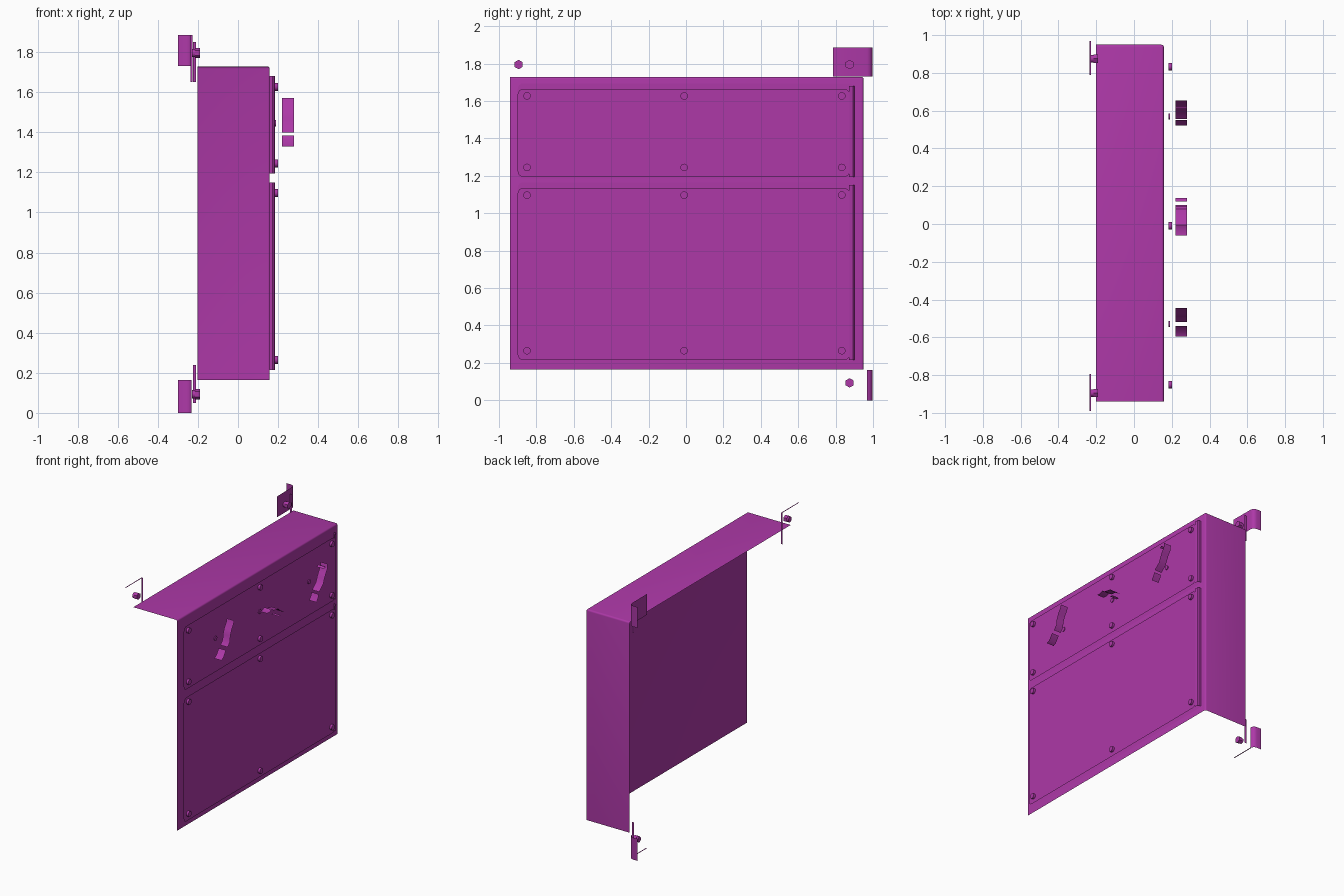
import bpy, bmesh, math
from mathutils import Vector

cube = bpy.data.objects.get("Cube")
if cube:
    bpy.data.objects.remove(cube, do_unlink=True)

purple = bpy.data.materials.new("purple_paint")
purple.use_nodes = True
COLOUR = (0.42, 0.04, 0.39, 1)
purple.diffuse_color = COLOUR
purple.node_tree.nodes["Principled BSDF"].inputs["Base Color"].default_value = COLOUR


def finish(name, bm, smooth=False):
    mesh = bpy.data.meshes.new(name)
    bm.to_mesh(mesh)
    bm.free()
    mesh.materials.append(purple)
    obj = bpy.data.objects.new(name, mesh)
    bpy.context.collection.objects.link(obj)
    if smooth:
        bpy.ops.object.select_all(action='DESELECT')
        obj.select_set(True)
        bpy.context.view_layer.objects.active = obj
        bpy.ops.object.shade_smooth_by_angle(angle=math.radians(35))
    return obj


def ribbon(name, path, axis, low, high):
    """Sweep a 2D path along an axis; the path uses the other two axes in xyz order."""
    def point(p, along):
        co = list(p)
        co.insert("xyz".index(axis), along)
        return Vector(co)
    bm = bmesh.new()
    rows = [[bm.verts.new(point(p, v)) for p in path] for v in (low, high)]
    for i in range(len(path) - 1):
        bm.faces.new((rows[0][i], rows[0][i + 1], rows[1][i + 1], rows[1][i]))
    return finish(name, bm, True)


def rounded_plate(name, x, y0, y1, z0, z1, r):
    bm = bmesh.new()
    ring = []
    corners = ((y1 - r, z1 - r), (y0 + r, z1 - r), (y0 + r, z0 + r), (y1 - r, z0 + r))
    for k, (cy, cz) in enumerate(corners):
        for s in range(5):
            a = math.pi / 2 * (k + s / 4)
            ring.append(bm.verts.new((x, cy + r * math.cos(a), cz + r * math.sin(a))))
    bm.faces.new(ring)
    return finish(name, bm)


def screw(name, x0, x1, y, z, r, sides):
    bm = bmesh.new()
    bmesh.ops.create_cone(bm, cap_ends=True, segments=sides, radius1=r, radius2=r, depth=x1 - x0)
    for v in bm.verts:
        v.co = Vector(((x0 + x1) / 2 + v.co.z, y + v.co.x, z + v.co.y))
    bmesh.ops.recalc_face_normals(bm, faces=bm.faces)
    return finish(name, bm, sides > 6)


# Open housing: top, side and back sheets with softened shared edges
bm = bmesh.new()
bmesh.ops.create_cube(bm, size=1)
for v in bm.verts:
    v.co = Vector((-0.022 + v.co.x * 0.36, 0.004 + v.co.y * 1.89, 0.947 + v.co.z * 1.565))
bm.normal_update()
bmesh.ops.delete(bm, geom=[f for f in bm.faces if sum(f.normal) < 0], context='FACES')
bmesh.ops.bevel(bm, geom=[e for e in bm.edges if len(e.link_faces) == 2],
                offset=0.012, segments=3, profile=0.5, affect='EDGES')
finish("housing", bm, True)

# Two access panels, each with a folded edge, lips and screws
for label, z0, z1 in (("upper", 1.185, 1.695), ("lower", 0.205, 1.165)):
    rounded_plate(label + "_panel", 0.184, -0.9, 0.875, z0 + 0.01, z1 - 0.03, 0.03)
    ribbon(label + "_panel_fold",
           [(0.158, 0.9), (0.172, 0.9), (0.18, 0.893), (0.184, 0.872)], 'z', z0 + 0.01, z1 - 0.015)
    rounded_plate(label + "_panel_lip", 0.161, -0.9, 0.9, z0, z1, 0.03)
    for z in (z0 + 0.06, z1 - 0.068):
        for y in (-0.85, -0.01, 0.833):
            screw(label + "_panel_screw", 0.183, 0.2, y, z, 0.02, 16)

# Latch pivots and bent latch levers
for y in (-0.53, -0.01, 0.57):
    screw("latch_pivot", 0.182, 0.19, y, 1.445, 0.016, 12)
LEVERS = {
    "front_lever_tip": [(-0.595, 1.33), (-0.572, 1.34), (-0.54, 1.385)],
    "front_lever": [(-0.52, 1.4), (-0.495, 1.43), (-0.49, 1.47), (-0.475, 1.51),
                    (-0.452, 1.545), (-0.445, 1.57)],
    "middle_lever": [(-0.06, 1.475), (-0.03, 1.473), (-0.005, 1.484), (0.02, 1.467),
                     (0.08, 1.456), (0.092, 1.44)],
    "middle_lever_tip": [(0.12, 1.425), (0.138, 1.41)],
    "middle_lever_end": [(0.08, 1.4), (0.1, 1.402)],
    "rear_lever_tip": [(0.522, 1.335), (0.543, 1.365), (0.55, 1.385)],
    "rear_lever": [(0.555, 1.4), (0.6, 1.44), (0.615, 1.475), (0.63, 1.505),
                   (0.65, 1.535), (0.655, 1.57)],
    "rear_lever_end": [(0.61, 1.55), (0.626, 1.56)],
}
for name, path in LEVERS.items():
    ribbon(name, path, 'x', 0.22, 0.28)

# Rear mounting brackets: flange with a curved bend
bend = [(-0.3, 0.997), (-0.262, 0.997), (-0.245, 0.992), (-0.236, 0.982), (-0.232, 0.968)]
ribbon("rear_top_bracket", bend + [(-0.23, 0.785)], 'z', 1.73, 1.885)
ribbon("rear_bottom_bracket", bend, 'z', 0.0, 0.163)
ribbon("rear_bottom_bracket_edge", [(-0.236, 0.0), (-0.228, 0.0)], 'y', 0.79, 0.97)

# Thin bracket edges and the front top bracket
ribbon("rear_top_bracket_edge", [(-0.225, 0.93), (-0.209, 0.93)], 'z', 1.65, 1.85)
ribbon("rear_bottom_lug", [(-0.225, 0.93), (-0.209, 0.93)], 'z', 0.05, 0.24)
ribbon("front_top_bracket_edge", [(-0.236, 1.885), (-0.228, 1.885)], 'y', -0.99, -0.795)
ribbon("front_top_bracket_side", [(-0.236, -0.795), (-0.226, -0.795)], 'z', 1.65, 1.885)

# Bracket bolts
for name, y, z in (("rear_top", 0.875, 1.795), ("rear_bottom", 0.875, 0.093), ("front_top", -0.895, 1.795)):
    screw(name + "_bolt", -0.215, -0.19, y, z, 0.025, 6)
    screw(name + "_washer", -0.229, -0.214, y, z, 0.02, 12)
